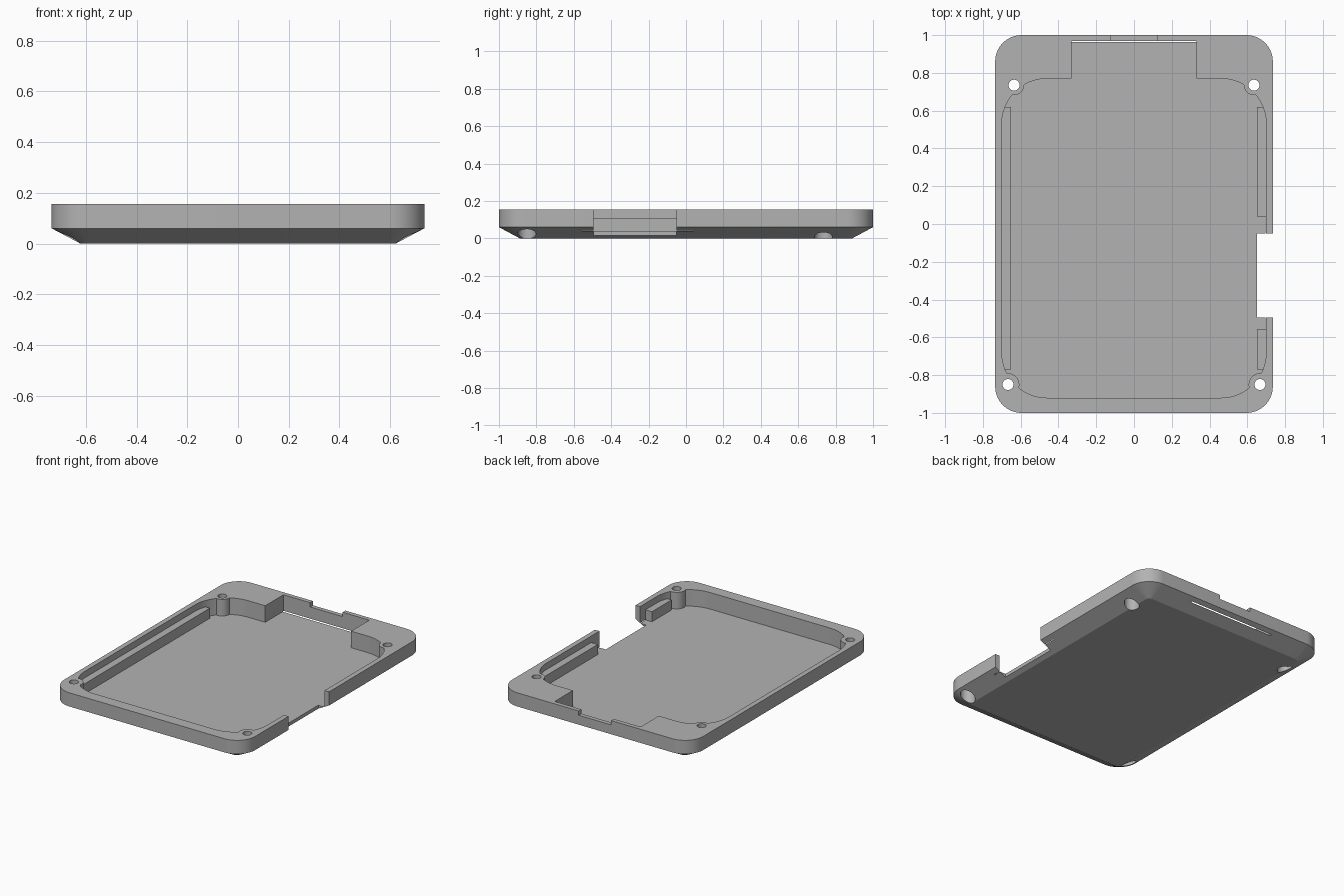
import bpy, bmesh, math

if "Cube" in bpy.data.objects:
    bpy.data.objects.remove(bpy.data.objects["Cube"])


def rounded_rect(hx, y0, y1, r, n=16):
    """Counter-clockwise outline, centred on x."""
    pts = []
    corners = ((hx - r, y1 - r), (r - hx, y1 - r), (r - hx, y0 + r), (hx - r, y0 + r))
    for i, (cx, cy) in enumerate(corners):
        for k in range(n + 1):
            a = math.pi / 2 * (i + k / n)
            pts.append((cx + r * math.cos(a), cy + r * math.sin(a)))
    return pts


def circle(x, y, r, n=40):
    return [(x + r * math.cos(2 * math.pi * k / n), y + r * math.sin(2 * math.pi * k / n))
            for k in range(n)]


def rect(x0, x1, y0, y1):
    return [(x0, y0), (x1, y0), (x1, y1), (x0, y1)]


def loft(name, layers):
    """Closed solid through (z, outline) layers of equal point count."""
    bm = bmesh.new()
    rings = [[bm.verts.new((x, y, z)) for x, y in pts] for z, pts in layers]
    n = len(rings[0])
    for a, b in zip(rings, rings[1:]):
        for i in range(n):
            j = (i + 1) % n
            bm.faces.new((a[i], a[j], b[j], b[i]))
    bm.faces.new(rings[0][::-1])
    bm.faces.new(rings[-1])
    me = bpy.data.meshes.new(name)
    bm.to_mesh(me)
    bm.free()
    ob = bpy.data.objects.new(name, me)
    bpy.context.collection.objects.link(ob)
    return ob


def prism(pts, z0, z1):
    return loft("cutter", [(z0, pts), (z1, pts)])


def boolean(ob, tool, op="DIFFERENCE"):
    """Apply a boolean and remove its tool."""
    mod = ob.modifiers.new("cut", "BOOLEAN")
    mod.operation, mod.object, mod.solver = op, tool, "EXACT"
    bpy.context.view_layer.objects.active = ob
    bpy.ops.object.modifier_apply(modifier=mod.name)
    bpy.data.objects.remove(tool)


TOP, FLOOR, CHAMFER = 0.155, 0.04, 0.06
screws = [(s * x, y, boss) for s in (-1, 1)
          for x, y, boss in ((0.635, 0.735, 0.053), (0.667, -0.85, 0.06))]

# Outer body with a sloping underside
outer = rounded_rect(0.735, -1, 1, 0.14)
shell = loft("enclosure_shell", [(0, rounded_rect(0.622, -0.888, 0.888, 0.027)),
                                 (CHAMFER, outer), (TOP, outer)])

# Pocket shape: rounded well plus the rear bay
pocket = prism(rounded_rect(0.70, -0.92, 0.77, 0.24), FLOOR, 0.3)
boolean(pocket, prism(rect(-0.33, 0.33, 0.5, 0.97), FLOOR, 0.3), "UNION")

# Screw bosses and side ledges stay solid, so take them out of the pocket
for x, y, boss in screws:
    boolean(pocket, prism(circle(x, y, boss), -0.1, 0.4))
for x0, x1, y0, y1 in ((-0.75, -0.65, -0.77, 0.62), (0.65, 0.75, 0.04, 0.62),
                       (0.65, 0.75, -0.77, -0.555)):
    boolean(pocket, prism(rect(x0, x1, y0, y1), -0.1, 0.11))
boolean(shell, pocket)

# Side opening and shallow rear notch
boolean(shell, prism(rect(0.652, 0.9, -0.495, -0.05), -0.1, 0.4))
boolean(shell, prism(rect(-0.125, 0.125, 0.95, 1.1), 0.125, 0.4))

# Screw holes with wider head recesses below
for x, y, boss in screws:
    boolean(shell, prism(circle(x, y, 0.029), -0.1, 0.4))
    boolean(shell, prism(circle(x, y, 0.048), -0.1, 0.1))

# Finish
grey = bpy.data.materials.new("plain_grey")
grey.diffuse_color = (0.45, 0.45, 0.45, 1)
grey.use_nodes = True
grey.node_tree.nodes["Principled BSDF"].inputs["Base Color"].default_value = grey.diffuse_color
shell.data.materials.clear()
shell.data.materials.append(grey)
bpy.ops.object.select_all(action="DESELECT")
shell.select_set(True)
bpy.context.view_layer.objects.active = shell
bpy.ops.object.shade_smooth_by_angle(angle=math.radians(25))
